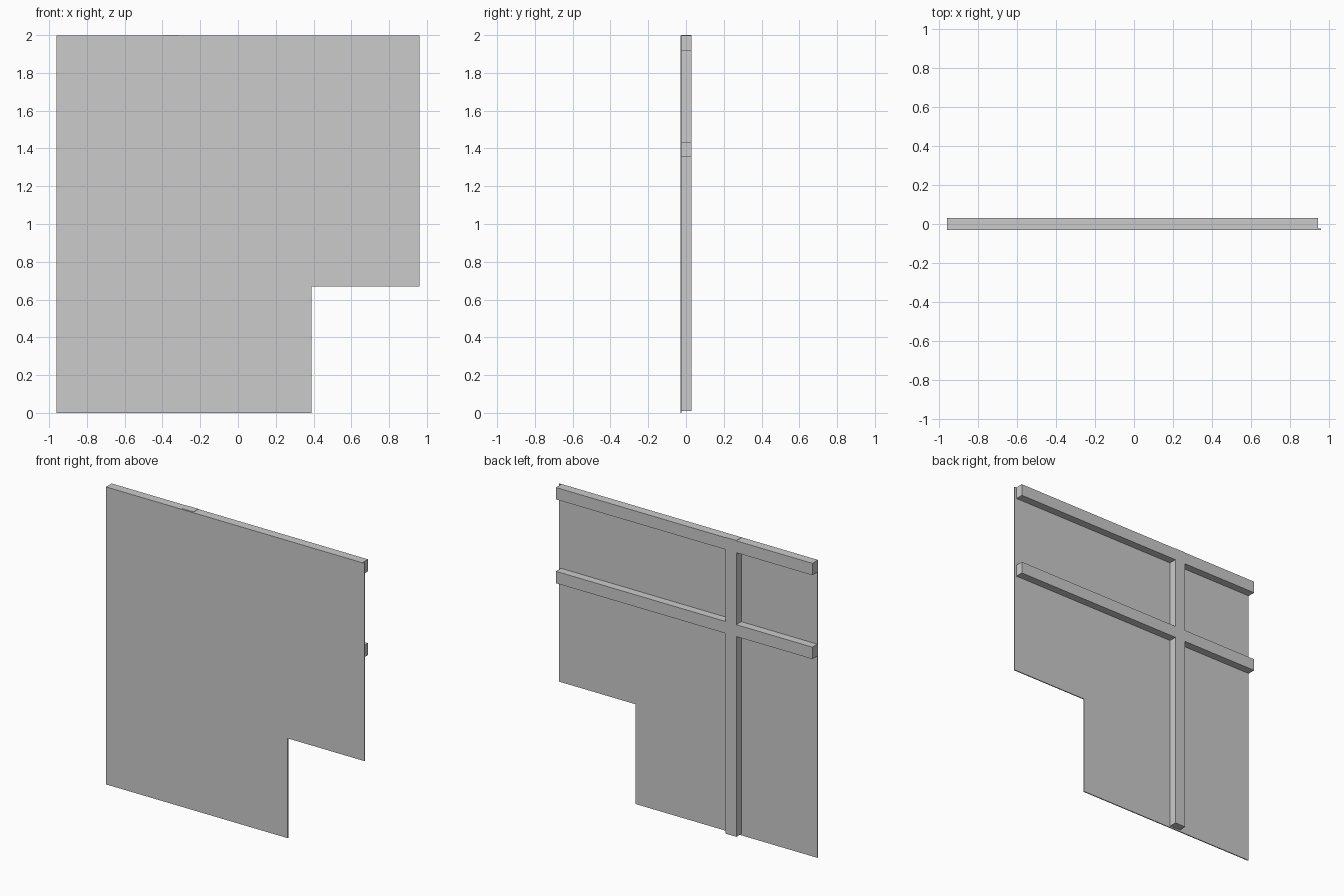
import bpy, bmesh

if "Cube" in bpy.data.objects:
    bpy.data.objects.remove(bpy.data.objects["Cube"])

PANEL_FRONT, PANEL_BACK, BATTEN_BACK = -0.03, -0.023, 0.03


def make_object(name, bm):
    bmesh.ops.recalc_face_normals(bm, faces=bm.faces)
    mesh = bpy.data.meshes.new(name)
    bm.to_mesh(mesh)
    bm.free()
    obj = bpy.data.objects.new(name, mesh)
    bpy.context.collection.objects.link(obj)
    return obj


def extruded_profile(name, points, y0, y1):
    """Extrude an x/z outline from y0 to y1."""
    bm = bmesh.new()
    face = bm.faces.new([bm.verts.new((x, y0, z)) for x, z in points])
    result = bmesh.ops.extrude_face_region(bm, geom=[face], use_keep_orig=True)
    verts = [v for v in result["geom"] if isinstance(v, bmesh.types.BMVert)]
    bmesh.ops.translate(bm, verts=verts, vec=(0, y1 - y0, 0))
    return make_object(name, bm)


def batten(name, x0, x1, z0, z1):
    outline = [(x0, z0), (x1, z0), (x1, z1), (x0, z1)]
    return extruded_profile(name, outline, PANEL_BACK, BATTEN_BACK)


# Thin sheet with the lower right corner cut away
extruded_profile(
    "panel_sheet",
    [(-0.96, 0), (0.39, 0), (0.39, 0.67), (0.96, 0.67), (0.96, 1.998), (-0.96, 1.998)],
    PANEL_FRONT, PANEL_BACK)

# Upright batten on the back
POST_LEFT, POST_RIGHT = -0.395, -0.315
batten("upright_batten", POST_LEFT, POST_RIGHT, 0.01, 2.0)

# Horizontal battens, butted against both sides of the upright
for level, top in (("top", 1.998), ("middle", 1.435)):
    batten(f"{level}_batten_short", -0.96, POST_LEFT, top - 0.08, top)
    batten(f"{level}_batten_long", POST_RIGHT, 0.945, top - 0.08, top)
